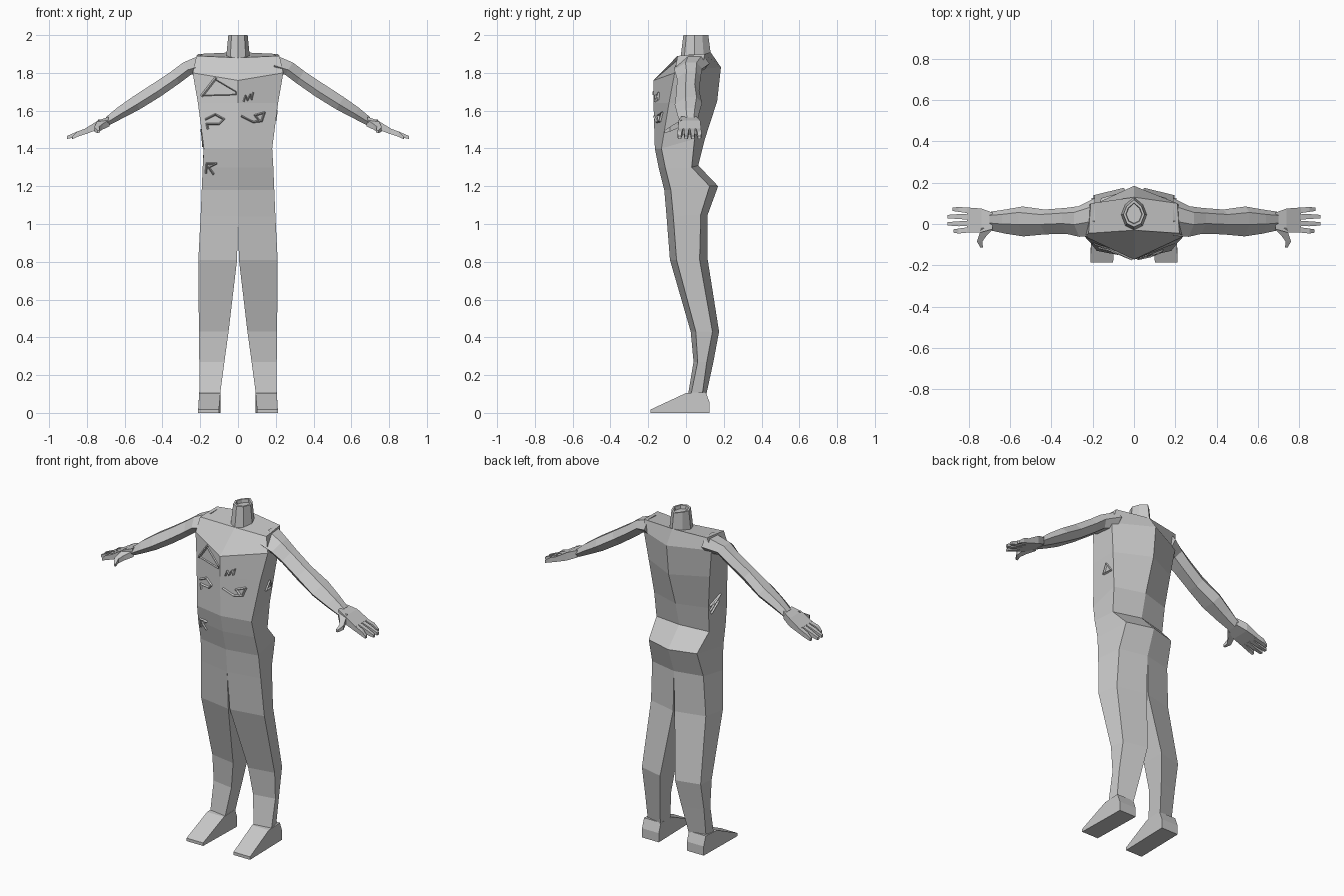
import bpy, bmesh
from mathutils import Vector
from mathutils.bvhtree import BVHTree

if "Cube" in bpy.data.objects:
    bpy.data.objects.remove(bpy.data.objects["Cube"])

GREY = bpy.data.materials.new("plain grey")
GREY.diffuse_color = (0.58, 0.58, 0.58, 1)
GREY.use_nodes = True
GREY.node_tree.nodes["Principled BSDF"].inputs["Base Color"].default_value = GREY.diffuse_color


def finish(name, bm, mirror=False):
    me = bpy.data.meshes.new(name)
    bm.to_mesh(me)
    me.materials.append(GREY)
    ob = bpy.data.objects.new(name, me)
    bpy.context.collection.objects.link(ob)
    if mirror:
        ob.modifiers.new("Mirror", 'MIRROR').use_mirror_merge = False
    return ob


def loft(name, rings, mirror=False):
    """Skin a list of closed rings and cap both ends."""
    bm = bmesh.new()
    vs = [[bm.verts.new(p) for p in r] for r in rings]
    n = len(rings[0])
    for a, b in zip(vs, vs[1:]):
        for i in range(n):
            j = (i + 1) % n
            bm.faces.new((a[i], a[j], b[j], b[i]))
    bm.faces.new(vs[0])
    bm.faces.new(vs[-1])
    bmesh.ops.recalc_face_normals(bm, faces=bm.faces)
    finish(name, bm, mirror)
    return bm


def full(half):
    """Complete a half ring that starts and ends on the centre plane."""
    return half + [(-x, y, z) for x, y, z in half[-2:0:-1]]


# Torso: front centre, front side, rear side, back centre
torso_rings = [
    [(0, -.03, 1.88), (.22, -.045, 1.89), (.21, .10, 1.90), (0, .13, 1.91)],
    [(0, -.172, 1.76), (.24, -.06, 1.80), (.225, .08, 1.82), (0, .185, 1.83)],
    [(0, -.172, 1.64), (.212, -.09, 1.64), (.203, .065, 1.65), (0, .165, 1.65)],
    [(0, -.165, 1.40), (.181, -.13, 1.40), (.18, .045, 1.45), (0, .1, 1.45)],
    [(0, -.145, 1.30), (.187, -.11, 1.30), (.175, .03, 1.30), (0, .065, 1.31)],
    [(0, -.115, 1.18), (.192, -.08, 1.18), (.16, .125, 1.20), (0, .17, 1.20)],
    [(0, -.103, 1.04), (.198, -.067, 1.04), (.17, .078, 1.05), (0, .115, 1.05)],
]
torso_bm = loft("torso", [full(r) for r in torso_rings])

# Neck with a shallow sunken top
neck = [(0, -.03), (.042, -.01), (.064, .045), (.045, .095), (0, .135)]


def neck_ring(s, z):
    return full([(x * s, .05 + (y - .05) * s, z) for x, y in neck])


loft("neck", [neck_ring(1.02, 1.86), neck_ring(.8, 2.0), neck_ring(.62, 2.0), neck_ring(.58, 1.98)])

# Legs: front z, back z, inner x, outer x, rear outer x, front, front side, rear side, back
leg_rows = [
    (1.04, 1.05, 0, .198, .17, -.103, -.067, .078, .115),
    (.81, .81, .005, .21, .182, -.085, -.05, .072, .115),
    (.43, .43, .05, .207, .195, .025, .052, .14, .175),
    (.27, .27, .072, .205, .196, .04, .062, .11, .145),
    (.09, .09, .096, .203, .193, .01, .025, .085, .106),
]
loft("leg", [[(xi, f, z), (xo, fs, z), (xb, bs, zb), (xi, b, zb)]
             for z, zb, xi, xo, xb, f, fs, bs, b in leg_rows], True)

# Feet: wedge profile in y and z
foot = [(-.187, 0), (-.187, .018), (.0, .105), (.105, .11), (.125, .055), (.125, 0)]
loft("foot", [[(x + (dx if y < -.1 else 0), y, z) for y, z in foot]
              for x, dx in ((.093, .008), (.205, .006))], True)

# Arms: top x, top z, bottom x, bottom z, front y, back y
arm_rows = [
    (.19, 1.898, .19, 1.80, -.058, .125),
    (.29, 1.855, .25, 1.79, -.062, .086),
    (.35, 1.81, .31, 1.745, -.048, .078),
    (.455, 1.74, .41, 1.675, -.05, .07),
    (.56, 1.672, .52, 1.607, -.06, .085),
    (.64, 1.615, .61, 1.56, -.047, .07),
    (.70, 1.565, .685, 1.522, -.032, .06),
]


def arm_ring(tx, tz, bx, bz, f, b):
    w = b - f
    fx, fz = tx * .4 + bx * .6, tz * .4 + bz * .6
    return [(tx, f + w * .4, tz), (tx, b - w * .2, tz), ((tx + bx) / 2, b, (tz + bz) / 2),
            (bx, b - w * .25, bz), (bx, f + w * .2, bz), (fx, f, fz)]


loft("arm", [arm_ring(*r) for r in arm_rows], True)


def box_ring(x, y0, y1, z0, z1):
    return [(x, y0, z0), (x, y1, z0), (x, y1, z1), (x, y0, z1)]


# Palm
loft("palm", [box_ring(.685, -.025, .055, 1.525, 1.568), box_ring(.74, -.04, .075, 1.50, 1.548),
              box_ring(.81, -.042, .08, 1.475, 1.505)], True)

# Four tapered fingers
for i, tip in enumerate((.875, .905, .905, .88)):
    y = -.028 + i * .031
    ye = y + (i - 1.5) * .004
    loft("finger_%d" % (i + 1), [
        box_ring(.80, y - .013, y + .013, 1.478, 1.508),
        box_ring(.85, ye - .012, ye + .012, 1.462, 1.49),
        box_ring(tip, ye - .008, ye + .008, 1.45, 1.466)], True)

# Curved thumb reaching forward
loft("thumb", [[(x - w, y, z - h), (x + w, y, z - h), (x + w, y, z + h), (x - w, y, z + h)]
               for x, y, z, w, h in ((.71, -.02, 1.535, .03, .018), (.735, -.06, 1.515, .018, .015),
                                     (.748, -.085, 1.502, .013, .013), (.738, -.115, 1.488, .006, .007))], True)

# Scratches: low raised ridges laid on the torso surface
tree = BVHTree.FromBMesh(torso_bm)


def scratch(name, pts, to_start, direction, width=.011, closed=False):
    bm = bmesh.new()
    d = Vector(direction)

    def drop(p, lift):
        hit = tree.ray_cast(Vector(to_start(*p)), d)[0]
        return hit - d * lift
    path = [Vector(p) for p in pts] + ([Vector(pts[0])] if closed else [])
    for a, b in zip(path, path[1:]):
        t = (b - a).normalized()
        n = Vector((-t.y, t.x)) * width / 2
        a, b = a - t * width * .3, b + t * width * .3
        rows = [[bm.verts.new(drop(p + n * s, h)) for p in (a, b)]
                for s, h in ((-1, 0), (0, .009), (1, 0))]
        for r, q in zip(rows, rows[1:]):
            f = bm.faces.new((r[0], r[1], q[1], q[0]))
            f.normal_update()
            if f.normal.dot(d) > 0:
                f.normal_flip()
    finish(name, bm)


def front(x, z):
    return (x, -1, z)


FWD = (0, 1, 0)
scratch("chest_gash", [(-.19, 1.68), (-.12, 1.77)], front, FWD, .016)
scratch("chest_cut", [(-.12, 1.765), (-.01, 1.70), (-.01, 1.685), (-.19, 1.68)], front, FWD, .005)
scratch("rib_scratch_left", [(-.17, 1.555), (-.12, 1.58), (-.075, 1.555), (-.1, 1.53),
                             (-.165, 1.53), (-.16, 1.505)], front, FWD)
scratch("rib_scratch_right", [(.02, 1.57), (.08, 1.54), (.125, 1.545), (.14, 1.59),
                              (.09, 1.575), (.11, 1.55)], front, FWD)
scratch("chest_zigzag", [(.03, 1.65), (.04, 1.68), (.05, 1.655), (.065, 1.685),
                         (.072, 1.66), (.08, 1.695)], front, FWD, .008)
scratch("belly_scratch", [(-.17, 1.27), (-.165, 1.32), (-.115, 1.32), (-.155, 1.30),
                          (-.13, 1.265)], front, FWD)
scratch("right_flank_scratch", [(-.02, 1.55), (.04, 1.55), (.01, 1.60)],
        lambda y, z: (1, y, z), (-1, 0, 0), .008, True)
scratch("left_flank_scratch", [(.03, 1.43), (-.05, 1.50), (.035, 1.46), (-.04, 1.46), (.02, 1.41)],
        lambda y, z: (-1, y, z), (1, 0, 0), .01)
torso_bm.free()
